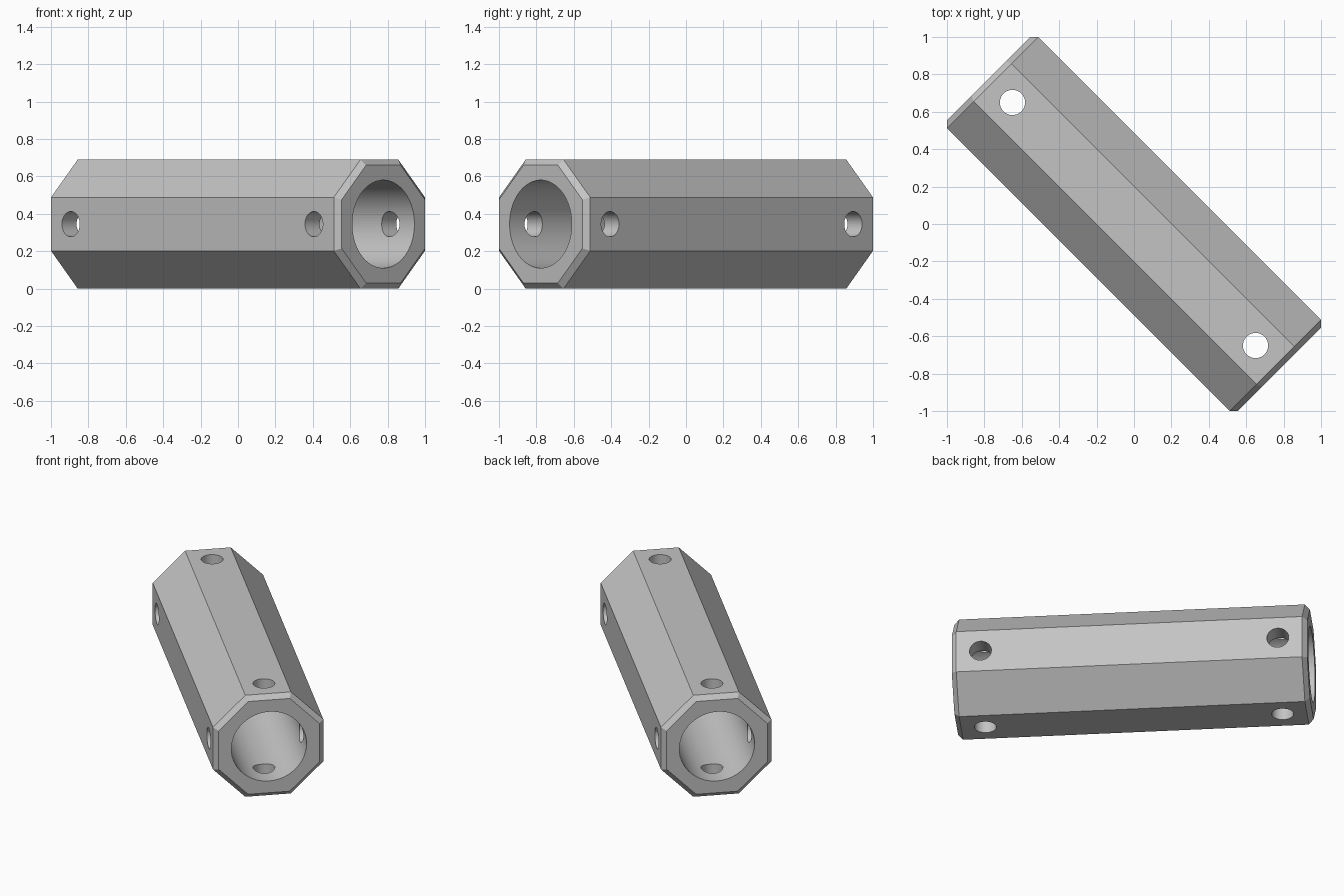
import bpy, bmesh, math
from mathutils import Matrix

cube = bpy.data.objects.get("Cube")
if cube:
    bpy.data.objects.remove(cube, do_unlink=True)

APOTHEM = 0.345        # half the distance across flats
HALF_LENGTH = 1.099
CHAMFER = 0.03
BORE_RADIUS = 0.235
HOLE_RADIUS = 0.0675
HOLE_OFFSET = 0.919    # distance of each cross hole pair from the middle

grey = bpy.data.materials.new("plain grey")
grey.use_nodes = True
colour = (0.55, 0.55, 0.55, 1)
grey.diffuse_color = colour
grey.node_tree.nodes["Principled BSDF"].inputs["Base Color"].default_value = colour

# The tube lies diagonally, along its local x axis
PLACE = Matrix.Translation((0, 0, APOTHEM)) @ Matrix.Rotation(math.radians(-45), 4, 'Z')


def prism(name, sides, radius, length, turn):
    """Closed prism along z, turned by the given matrix, then put in place."""
    bm = bmesh.new()
    bmesh.ops.create_cone(bm, cap_ends=True, segments=sides, radius1=radius,
                          radius2=radius, depth=length, matrix=turn)
    mesh = bpy.data.meshes.new(name)
    bm.to_mesh(mesh)
    bm.free()
    mesh.materials.append(grey)
    obj = bpy.data.objects.new(name, mesh)
    obj.matrix_world = PLACE
    bpy.context.collection.objects.link(obj)
    return obj


along = Matrix.Rotation(math.radians(90), 4, 'Y')
flat_up = Matrix.Rotation(math.radians(22.5), 4, 'Z')

# Octagonal body with chamfered ends
body = prism("octagonal_tube", 8, APOTHEM / math.cos(math.pi / 8),
             2 * HALF_LENGTH, along @ flat_up)
bevel = body.modifiers.new("end_chamfer", 'BEVEL')
bevel.width = CHAMFER
bevel.segments = 1
bevel.limit_method = 'ANGLE'
bevel.angle_limit = math.radians(60)

# Bore and the cross holes at both ends
cutters = [prism("bore_cutter", 96, BORE_RADIUS, 3, along)]
for x in (-HOLE_OFFSET, HOLE_OFFSET):
    for tilt in (0, 90):
        turn = Matrix.Translation((x, 0, 0)) @ Matrix.Rotation(math.radians(tilt), 4, 'X')
        cutters.append(prism("hole_cutter", 48, HOLE_RADIUS, 1, turn))

for cutter in cutters:
    cutter.hide_render = True
    cut = body.modifiers.new("cut", 'BOOLEAN')
    cut.operation = 'DIFFERENCE'
    cut.solver = 'EXACT'
    cut.object = cutter

# Bake the cuts and drop the cutters
bpy.context.view_layer.update()
depsgraph = bpy.context.evaluated_depsgraph_get()
baked = bpy.data.meshes.new_from_object(body.evaluated_get(depsgraph))
body.modifiers.clear()
body.data = baked
baked.name = "octagonal_tube"
for cutter in cutters:
    bpy.data.objects.remove(cutter, do_unlink=True)

baked.materials.clear()
baked.materials.append(grey)
for face in baked.polygons:
    face.material_index = 0

# Round walls smooth, flats and rims crisp
bpy.ops.object.select_all(action='DESELECT')
body.select_set(True)
bpy.context.view_layer.objects.active = body
bpy.ops.object.shade_smooth_by_angle(angle=math.radians(20))
